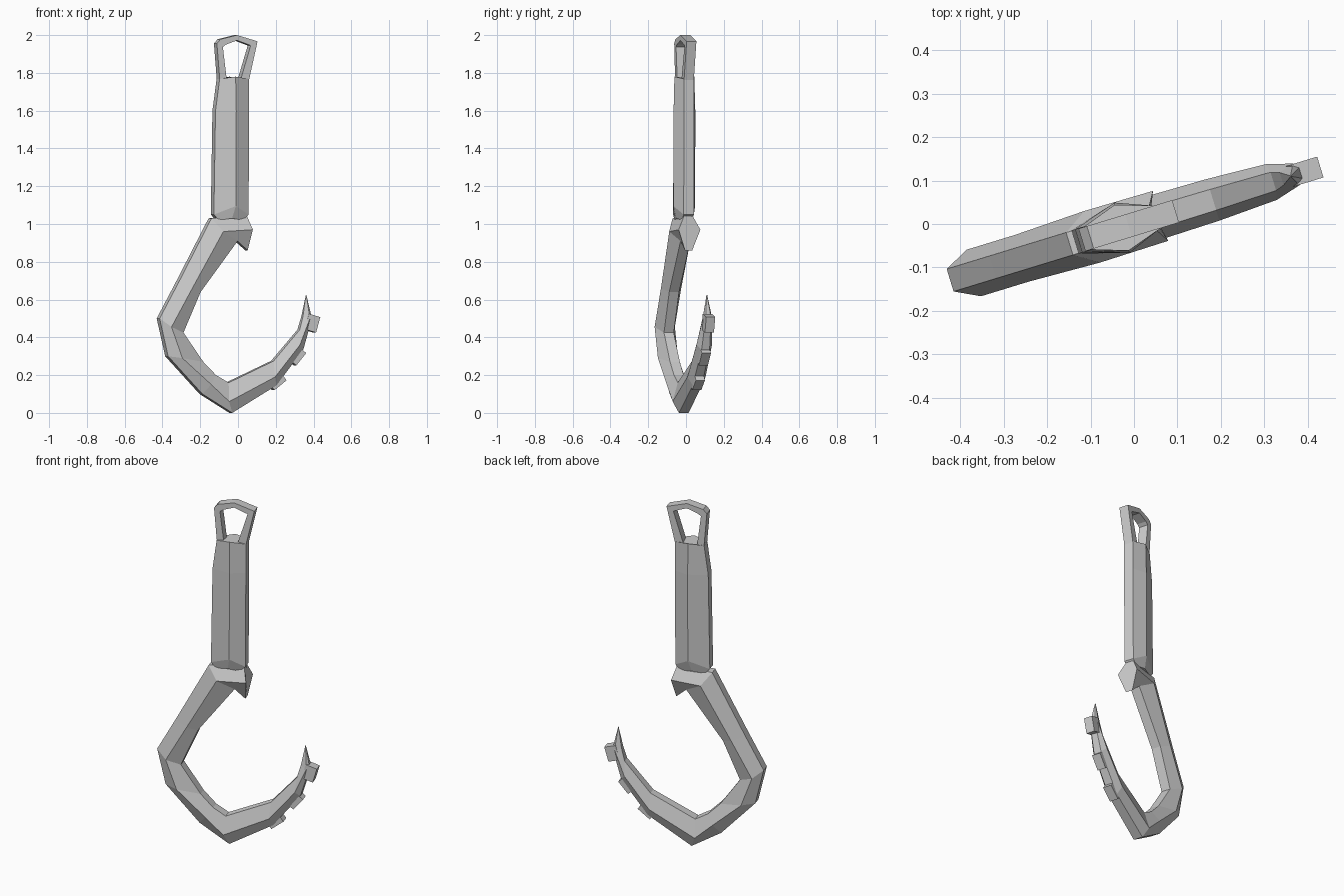
import bpy, bmesh, math
from mathutils import Matrix, Vector

if "Cube" in bpy.data.objects:
    bpy.data.objects.remove(bpy.data.objects["Cube"])

TURN = Matrix.Rotation(math.radians(17), 4, "Z")

steel = bpy.data.materials.new("grey steel")
steel.use_nodes = True
GREY = (0.6, 0.6, 0.6, 1)
steel.diffuse_color = GREY
steel.node_tree.nodes["Principled BSDF"].inputs["Base Color"].default_value = GREY


def finish(name, bm):
    bmesh.ops.recalc_face_normals(bm, faces=bm.faces)
    bm.transform(TURN)
    mesh = bpy.data.meshes.new(name)
    bm.to_mesh(mesh)
    bm.free()
    mesh.materials.append(steel)
    obj = bpy.data.objects.new(name, mesh)
    bpy.context.collection.objects.link(obj)
    return obj


def skin(name, rings, closed=False):
    """Join matching rings of points with flat faces."""
    bm = bmesh.new()
    loops = [[bm.verts.new(p) for p in ring] for ring in rings]
    n = len(loops[0])
    pairs = list(zip(loops, loops[1:]))
    if closed:
        pairs.append((loops[-1], loops[0]))
    else:
        bm.faces.new(loops[0])
        bm.faces.new(loops[-1])
    for a, b in pairs:
        for i in range(n):
            j = (i + 1) % n
            bm.faces.new((a[i], a[j], b[j], b[i]))
    return finish(name, bm)


def hexagon(outer, mid, inner, wide, flat):
    """Six-sided section: narrow outer and inner flats, wide middle."""
    pts = [(outer, -flat), (mid, -wide), (inner, -flat),
           (inner, flat), (mid, wide), (outer, flat)]
    return [(p[0], w, p[1]) for p, w in pts]


# Hook body from the spur round to the point
hook = [
    ((.04, 1.05), (.064, .97), (.047, .86), .06, .02),
    ((-.155, 1.03), (-.10, .96), (-.01, .91), .062, .027),
    ((-.34, .685), (-.27, .66), (-.215, .64), .056, .027),
    ((-.442, .50), (-.385, .455), (-.31, .425), .056, .027),
    ((-.395, .30), (-.325, .29), (-.20, .27), .056, .027),
    ((-.205, .10), (-.165, .15), (-.13, .20), .056, .027),
    ((-.04, .0), (-.065, .06), (-.06, .16), .054, .027),
    ((.205, .145), (.19, .19), (.19, .275), .050, .025),
    ((.355, .335), (.33, .36), (.335, .44), .043, .022),
    ((.405, .50), (.39, .50), (.355, .51), .026, .015),
    ((.378, .625), (.377, .625), (.376, .625), .002, .001),
]
skin("hook_body", [hexagon(*s) for s in hook])

# Handle with slanted ends
def handle_ring(left, mid, right, z_side, z_mid, wide=.06):
    return hexagon((left, z_side), (mid, z_mid), (right, z_side), wide, .028)

skin("handle", [
    handle_ring(-.115, -.045, .02, 1.02, 1.03, .04),
    handle_ring(-.142, -.03, .05, 1.05, 1.095),
    handle_ring(-.133, -.028, .053, 1.60, 1.60),
    handle_ring(-.11, -.03, .053, 1.768, 1.78, .055),
])

# Hanging loop: square bar bent into a closed ring
outline = [((-.108, 1.75), (-.07, 1.76)), ((-.125, 1.955), (-.092, 1.937)),
           ((-.105, 1.978), (-.075, 1.95)), ((-.013, 2.0), (-.013, 1.972)),
           ((.1, 1.967), (.062, 1.945)), ((.05, 1.75), (.005, 1.76))]
skin("hanging_loop", [[(o[0], -.027, o[1]), (i[0], -.027, i[1]),
                       (i[0], .027, i[1]), (o[0], .027, o[1])]
                      for o, i in outline], closed=True)

# Three blocks along the outside of the point
for k, (u, z, angle) in enumerate([(.208, .172, 38), (.318, .305, 50), (.405, .475, 74)]):
    bm = bmesh.new()
    bmesh.ops.create_cube(bm, size=1)
    bm.transform(Matrix.Translation((u, 0, z))
                 @ Matrix.Rotation(-math.radians(angle), 4, "Y")
                 @ Matrix.Diagonal(Vector((.085, .05, .065, 1))))
    finish(f"barb_block_{k + 1}", bm)
